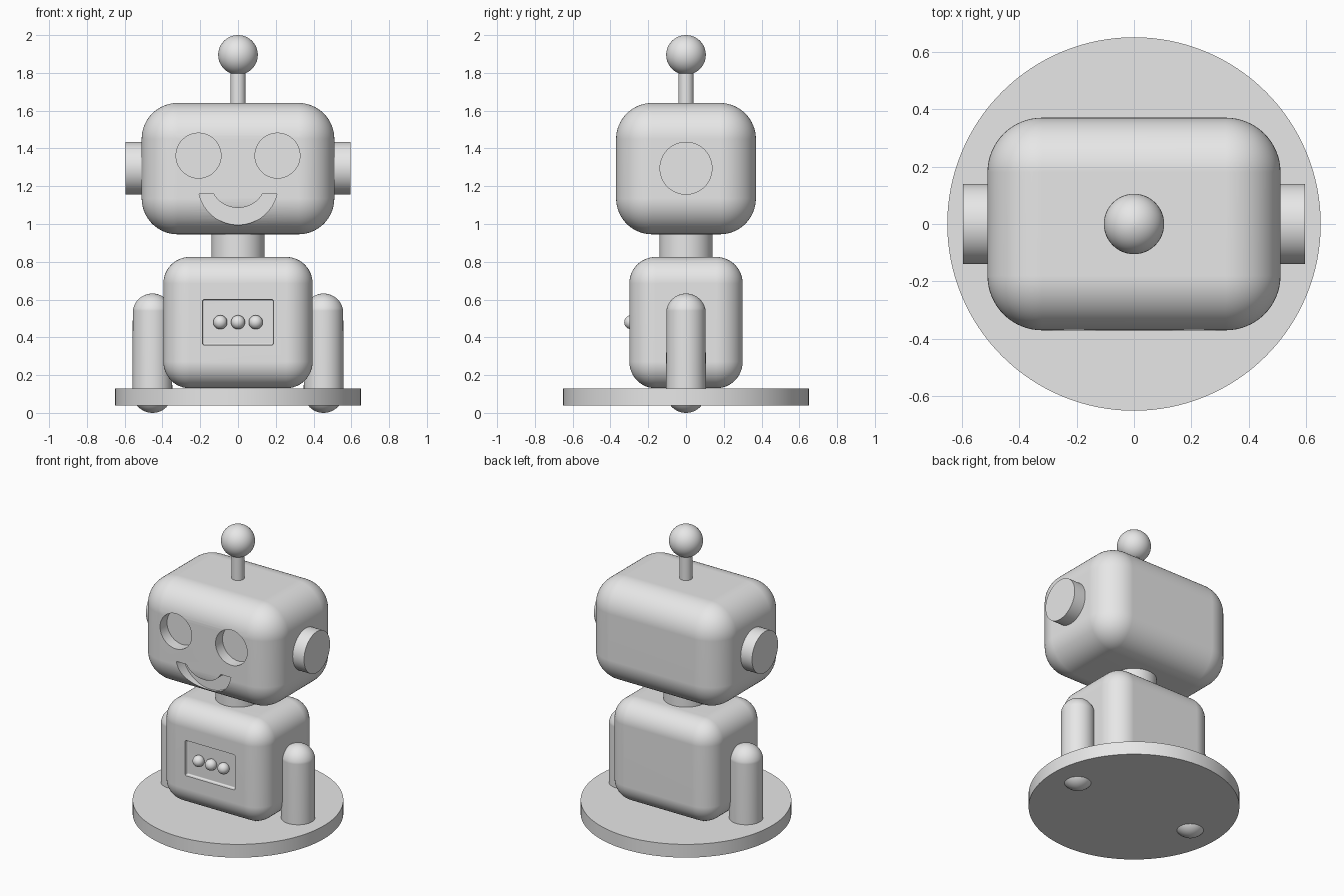
import bpy, bmesh
from math import radians, sin, cos, pi
from mathutils import Matrix, Vector

if "Cube" in bpy.data.objects:
    bpy.data.objects.remove(bpy.data.objects["Cube"], do_unlink=True)

grey = bpy.data.materials.new("light_grey")
grey.use_nodes = True
grey.diffuse_color = (0.8, 0.8, 0.8, 1)
grey.node_tree.nodes["Principled BSDF"].inputs["Base Color"].default_value = (0.8, 0.8, 0.8, 1)


def finish(name, bm):
    """Turn a bmesh into a named grey object."""
    bmesh.ops.recalc_face_normals(bm, faces=bm.faces)
    mesh = bpy.data.meshes.new(name)
    bm.to_mesh(mesh)
    bm.free()
    mesh.materials.append(grey)
    ob = bpy.data.objects.new(name, mesh)
    bpy.context.collection.objects.link(ob)
    return ob


def activate(ob):
    bpy.ops.object.select_all(action='DESELECT')
    ob.select_set(True)
    bpy.context.view_layer.objects.active = ob


def smooth(ob):
    activate(ob)
    bpy.ops.object.shade_smooth_by_angle(angle=radians(35))
    weighted = ob.modifiers.new("weighted_normals", 'WEIGHTED_NORMAL')
    weighted.keep_sharp = True
    return ob


def rounded_box(name, size, centre, radius, segments=12):
    bm = bmesh.new()
    bmesh.ops.create_cube(bm, size=1)
    bmesh.ops.scale(bm, vec=size, verts=bm.verts)
    bmesh.ops.bevel(bm, geom=bm.edges[:], offset=radius, segments=segments,
                    profile=0.5, affect='EDGES')
    bmesh.ops.translate(bm, vec=centre, verts=bm.verts)
    return finish(name, bm)


def cylinder(name, radius, start, end, sides=64):
    start, end = Vector(start), Vector(end)
    axis = end - start
    turn = axis.to_track_quat('Z', 'Y').to_matrix().to_4x4()
    bm = bmesh.new()
    bmesh.ops.create_cone(bm, cap_ends=True, segments=sides, radius1=radius,
                          radius2=radius, depth=axis.length,
                          matrix=Matrix.Translation((start + end) / 2) @ turn)
    return finish(name, bm)


def ball(name, radius, centre):
    bm = bmesh.new()
    bmesh.ops.create_uvsphere(bm, u_segments=48, v_segments=24, radius=radius,
                              matrix=Matrix.Translation(centre))
    return finish(name, bm)


def capsule(name, radius, x, bottom, top):
    """Upright rod with a hemisphere at each end."""
    bm = bmesh.new()
    bmesh.ops.create_uvsphere(bm, u_segments=48, v_segments=24, radius=radius)
    for v in bm.verts:
        v.co.z += top - radius if v.co.z > 0.001 else bottom + radius
        v.co.x += x
    return finish(name, bm)


def carve(ob, cutters):
    """Subtract the cutters and discard them."""
    activate(ob)
    for cutter in cutters:
        cutter.hide_render = True
        mod = ob.modifiers.new("cut", 'BOOLEAN')
        mod.operation = 'DIFFERENCE'
        mod.solver = 'EXACT'
        mod.object = cutter
        bpy.ops.object.modifier_apply(modifier=mod.name)
        bpy.data.objects.remove(cutter, do_unlink=True)


def arc(centre_z, radius, first, last, steps=32):
    angles = [radians(first + (last - first) * i / steps) for i in range(steps + 1)]
    return [(radius * cos(a), centre_z + radius * sin(a)) for a in angles]


def smile_cutter(front, floor):
    outline = arc(1.206, 0.211, 193, 347) + arc(1.235, 0.15, 329.6, 210.4)
    bm = bmesh.new()
    face = bm.faces.new([bm.verts.new((x, front, z)) for x, z in outline])
    moved = bmesh.ops.extrude_face_region(bm, geom=[face])["geom"]
    verts = [g for g in moved if isinstance(g, bmesh.types.BMVert)]
    bmesh.ops.translate(bm, vec=(0, floor - front, 0), verts=verts)
    return finish("smile_cutter", bm)


# Base and torso with its recessed control panel
smooth(cylinder("base_plate", 0.65, (0, 0, 0.04), (0, 0, 0.13), 128))
torso = rounded_box("torso", (0.79, 0.60, 0.695), (0, 0, 0.478), 0.14)
carve(torso, [rounded_box("panel_cutter", (0.375, 0.2, 0.24), (0, -0.375, 0.48), 0.008, 3)])
smooth(torso)
for label, x in (("right", -0.094), ("middle", 0), ("left", 0.094)):
    smooth(ball(label + "_button", 0.037, (x, -0.29, 0.48)))

# Head with recessed eyes and smile
smooth(cylinder("neck", 0.14, (0, 0, 0.78), (0, 0, 1.0)))
head = rounded_box("head", (1.02, 0.74, 0.695), (0, 0, 1.293), 0.19, 16)
eyes = [cylinder("eye_cutter", 0.119, (x, -0.5, 1.362), (x, -0.295, 1.362))
        for x in (-0.209, 0.209)]
carve(head, eyes + [smile_cutter(-0.5, -0.295)])
smooth(head)

# Ears and arms, one per side
for side, s in (("left", 1), ("right", -1)):
    smooth(cylinder(side + "_ear", 0.14, (s * 0.45, 0, 1.295), (s * 0.595, 0, 1.295)))
    smooth(capsule(side + "_arm", 0.105, s * 0.453, 0.0, 0.632))

# Antenna
smooth(cylinder("antenna_rod", 0.04, (0, 0, 1.6), (0, 0, 1.85), 48))
smooth(ball("antenna_ball", 0.105, (0, 0, 1.895)))
